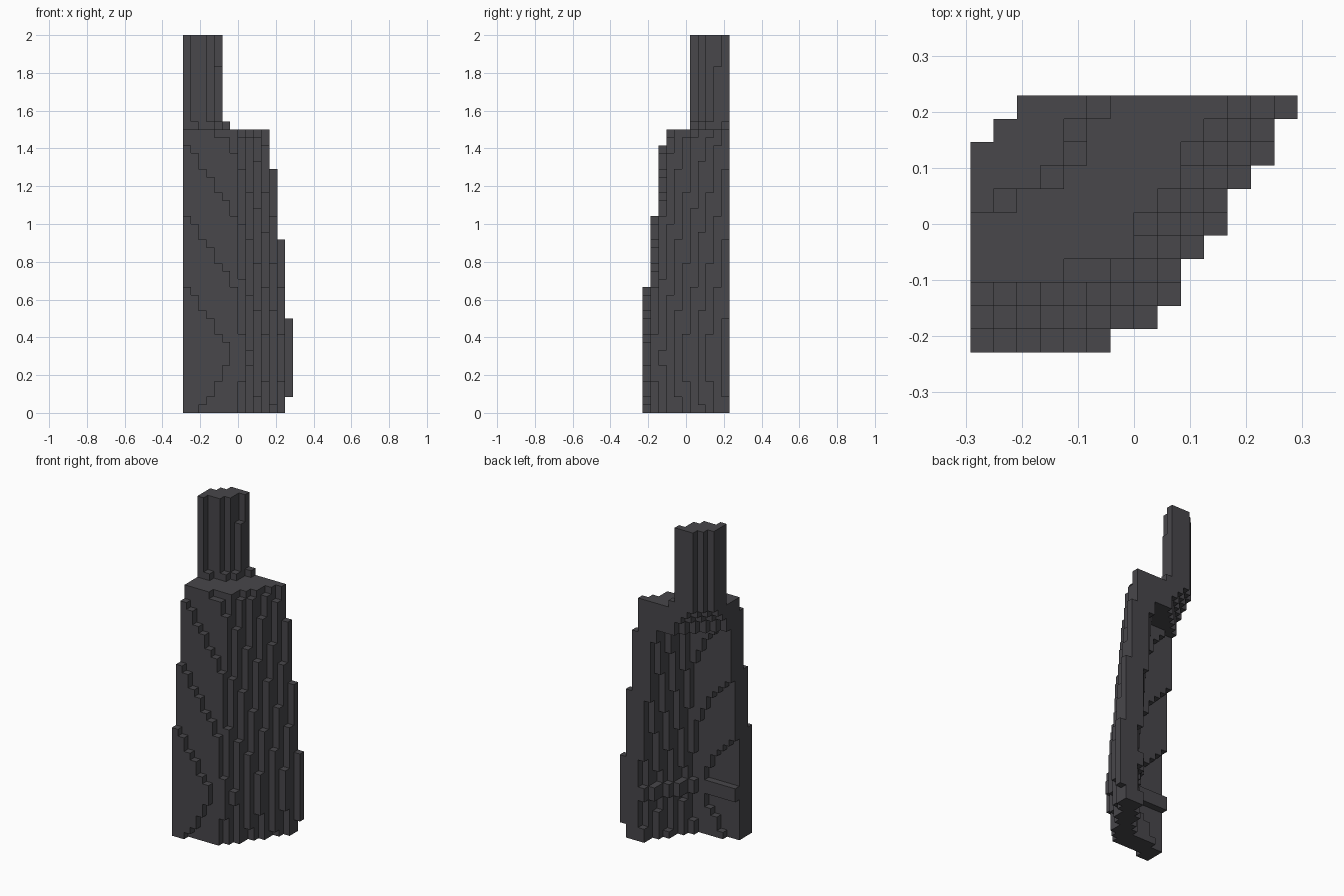
import bpy
import bmesh
from mathutils import Vector

cube = bpy.data.objects.get("Cube")
if cube:
    bpy.data.objects.remove(cube, do_unlink=True)

UNIT = 2 / 48                       # edge of one block
NX, NY, NZ = 14, 11, 48             # block counts
BELT = 0.3                          # height of the widest level

charcoal = bpy.data.materials.new("charcoal")
charcoal.use_nodes = True
COLOUR = (0.065, 0.063, 0.07, 1)
charcoal.diffuse_color = COLOUR
charcoal.node_tree.nodes["Principled BSDF"].inputs["Base Color"].default_value = COLOUR


def corner(i, j, k):
    return Vector(((i - NX / 2) * UNIT, (j - NY / 2) * UNIT, k * UNIT))


def centre(i, j, k):
    return corner(i + 0.5, j + 0.5, k + 0.5)


def build(name, rule, low, high):
    """Make an object from the outer faces of all blocks that satisfy the rule."""
    cells = {(i, j, k) for i in range(NX) for j in range(NY)
             for k in range(low, high) if rule(i, j, k)}
    bm = bmesh.new()
    verts = {}

    def vert(p):
        if p not in verts:
            verts[p] = bm.verts.new(corner(*p))
        return verts[p]

    for cell in sorted(cells):
        for axis in range(3):
            for side in (0, 1):
                near = list(cell)
                near[axis] += 2 * side - 1
                if tuple(near) in cells:
                    continue
                loop = []
                for u, v in ((0, 0), (1, 0), (1, 1), (0, 1)):
                    p = list(cell)
                    p[axis] += side
                    p[(axis + 1) % 3] += u
                    p[(axis + 2) % 3] += v
                    loop.append(vert(tuple(p)))
                bm.faces.new(loop if side else loop[::-1])
    mesh = bpy.data.meshes.new(name)
    bm.to_mesh(mesh)
    bm.free()
    mesh.materials.append(charcoal)
    obj = bpy.data.objects.new(name, mesh)
    bpy.context.collection.objects.link(obj)
    return obj


# Depth behind the two gently bowed, sloping outer sides
def depth(i, j, k):
    p = centre(i, j, k)
    lean = 0.11 * abs(p.z - BELT)
    across = p.x + 0.271
    back = 0.2083 - p.y
    front = p.y + 0.2475 - 1.01 * lean - 0.111 * across - 0.22 * across ** 2
    side = 0.295 - lean - 0.6 * back - 0.25 * back ** 2 - p.x
    return min(front, side)


WALL = 0.126


# Thin leaning wall
def wall(i, j, k):
    return 0 <= depth(i, j, k) < WALL


# Ledge round the inside at the widest level
def ledge(i, j, k):
    return WALL <= depth(i, j, k) < WALL + UNIT


def from_core(i, j):
    return i + (NY - 1 - j)


# Thick top with a stepped funnel beneath and a drawn-in top layer
def shoulder(i, j, k):
    inset = 0.0155 if k == 35 else 0
    return depth(i, j, k) >= inset and from_core(i, j) > min(4, 37 - k)


# Neck and the small collar at its foot
NECK = (6, 7, 7, 8, 10)
COLLAR = (6, 6, 7, 7, 8, 10)


def outline(limits):
    def rule(i, j, k):
        return i < len(limits) and j >= limits[i] and from_core(i, j) > 1
    return rule


def neck_rib(i, j, k):
    return (i, j) == (4, 9)


build("wall", wall, 0, 32)
build("inner_ledge", ledge, 6, 8)
build("shoulder", shoulder, 32, 36)
build("collar", outline(COLLAR), 36, 37)
build("neck", outline(NECK), 37, NZ)
build("neck_rib", neck_rib, 37, 44)
